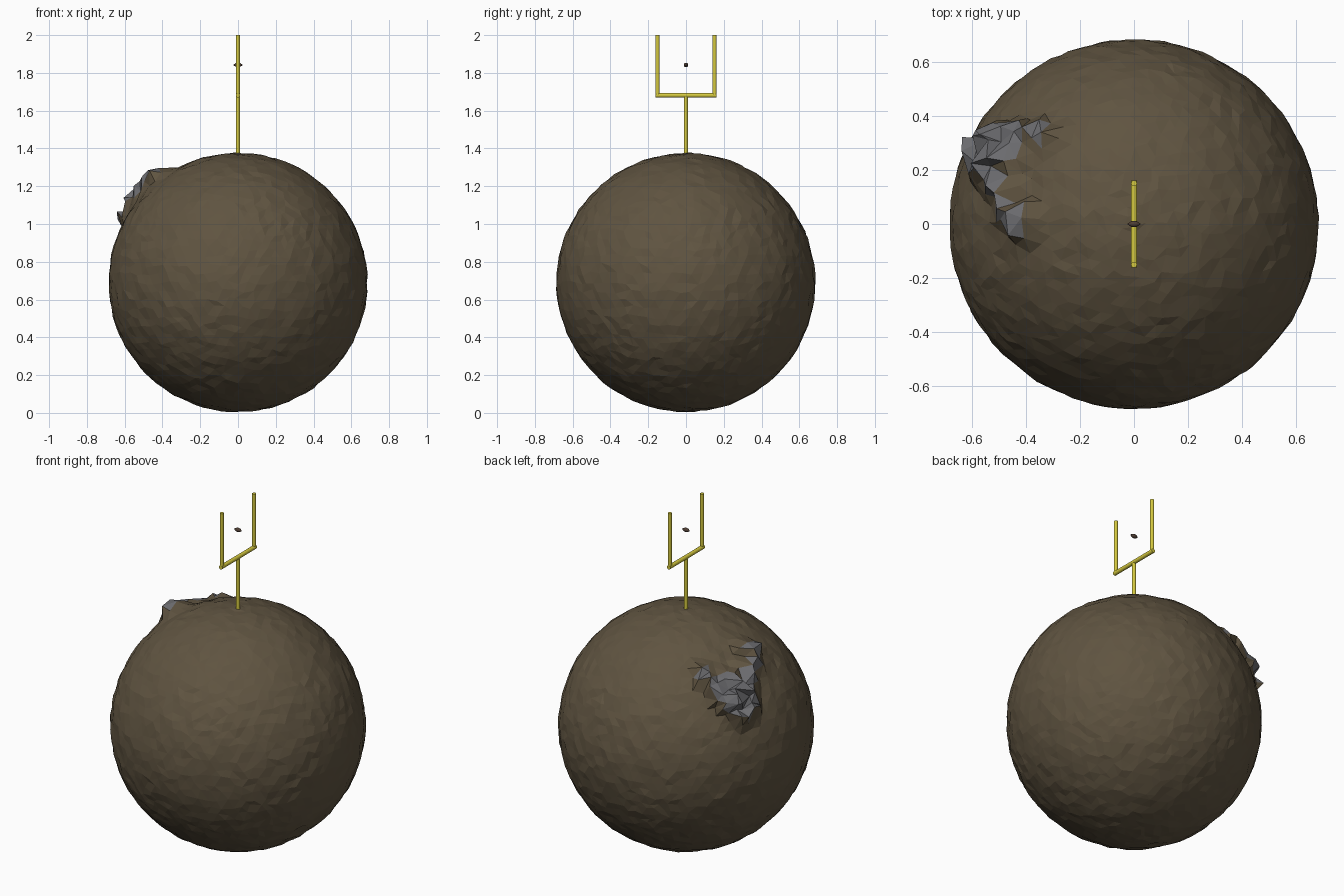
import bpy, bmesh, math, random
from mathutils import Vector, Matrix

if "Cube" in bpy.data.objects:
    bpy.data.objects.remove(bpy.data.objects["Cube"])

random.seed(7)
R, CENTER = 0.685, Vector((0, 0, 0.69))


def material(name, rgb):
    m = bpy.data.materials.new(name)
    m.diffuse_color = (*rgb, 1)
    m.use_nodes = True
    m.node_tree.nodes["Principled BSDF"].inputs["Base Color"].default_value = m.diffuse_color
    return m


def finish(bm, name, mats):
    me = bpy.data.meshes.new(name)
    bm.to_mesh(me)
    bm.free()
    for m in mats:
        me.materials.append(m)
    ob = bpy.data.objects.new(name, me)
    bpy.context.collection.objects.link(ob)
    return ob


earth = material("earth", (0.115, 0.088, 0.052))
stone = material("stone", (0.15, 0.15, 0.16))
yellow = material("yellow_paint", (0.66, 0.58, 0.05))
leather = material("leather", (0.08, 0.05, 0.035))

# Rocky patch laid out as overlapping discs: x, y seen from above, radius, height
RR = 0.78
patch = []
for x, y, rad, height in [(-0.59, 0.29, 0.11, 0.10), (-0.50, 0.32, 0.09, 0.09),
                          (-0.38, 0.37, 0.05, 0.06), (-0.55, 0.15, 0.06, 0.08),
                          (-0.54, 0.06, 0.05, 0.07), (-0.47, 0.00, 0.05, 0.08)]:
    z = math.sqrt(RR * RR - x * x - y * y)
    patch.append((Vector((x, y, z)), rad, height))


def patch_height(d):
    return max(h * min(1, max(0, (r + 0.06 - (d * RR - c).length) / 0.08)) for c, r, h in patch)


def on_stone(d):
    return any((d * RR - c).length < r for c, r, h in patch)


# Lumpy planet with the raised rock patch
bm = bmesh.new()
bmesh.ops.create_icosphere(bm, subdivisions=5, radius=1)
for f in bm.faces:
    f.material_index = int(on_stone(f.calc_center_median().normalized()))
for v in bm.verts:
    d = v.co.normalized()
    h = patch_height(d)
    wobble = 0.012 + (0.012 if h > 0.03 else 0)
    jitter = Vector([random.uniform(-wobble, wobble) for _ in range(3)])
    jitter -= d * jitter.dot(d)
    radius = R + random.uniform(-0.004, 0.004) + h * random.uniform(0.45, 1.2)
    v.co = (d * R + jitter).normalized() * radius + CENTER
finish(bm, "planet", [earth, stone])


# Goal posts
def tube(bm, a, b, r):
    a, b = Vector(a), Vector(b)
    rot = (b - a).to_track_quat('Z', 'Y').to_matrix().to_4x4()
    bmesh.ops.create_cone(bm, cap_ends=True, segments=16, radius1=r, radius2=r,
                          depth=(b - a).length, matrix=Matrix.Translation((a + b) / 2) @ rot)


bm = bmesh.new()
tube(bm, (0, 0, 1.34), (0, 0, 1.68), 0.011)
tube(bm, (0, -0.162, 1.681), (0, 0.162, 1.681), 0.012)
for s in (-1, 1):
    tube(bm, (0, s * 0.151, 1.681), (0, s * 0.151, 2.0), 0.011)
posts = finish(bm, "goal_posts", [yellow])

# Ball: pointed spindle lying along x
bm = bmesh.new()
bmesh.ops.create_uvsphere(bm, u_segments=12, v_segments=10, radius=1)
for v in bm.verts:
    x, y, z = v.co
    k = 0.012 * math.sqrt(max(0, 1 - z * z)) ** 0.5
    v.co = Vector((z * 0.025, x * k, y * k + 1.842))
    if abs(z) < 0.99:
        k = 0.012 * (1 - z * z) / math.hypot(x, y)
        v.co.y, v.co.z = x * k, y * k + 1.842
bmesh.ops.recalc_face_normals(bm, faces=bm.faces)
ball = finish(bm, "ball", [leather])

for ob in (posts, ball):
    bpy.ops.object.select_all(action='DESELECT')
    ob.select_set(True)
    bpy.context.view_layer.objects.active = ob
    bpy.ops.object.shade_smooth_by_angle(angle=math.radians(40))
